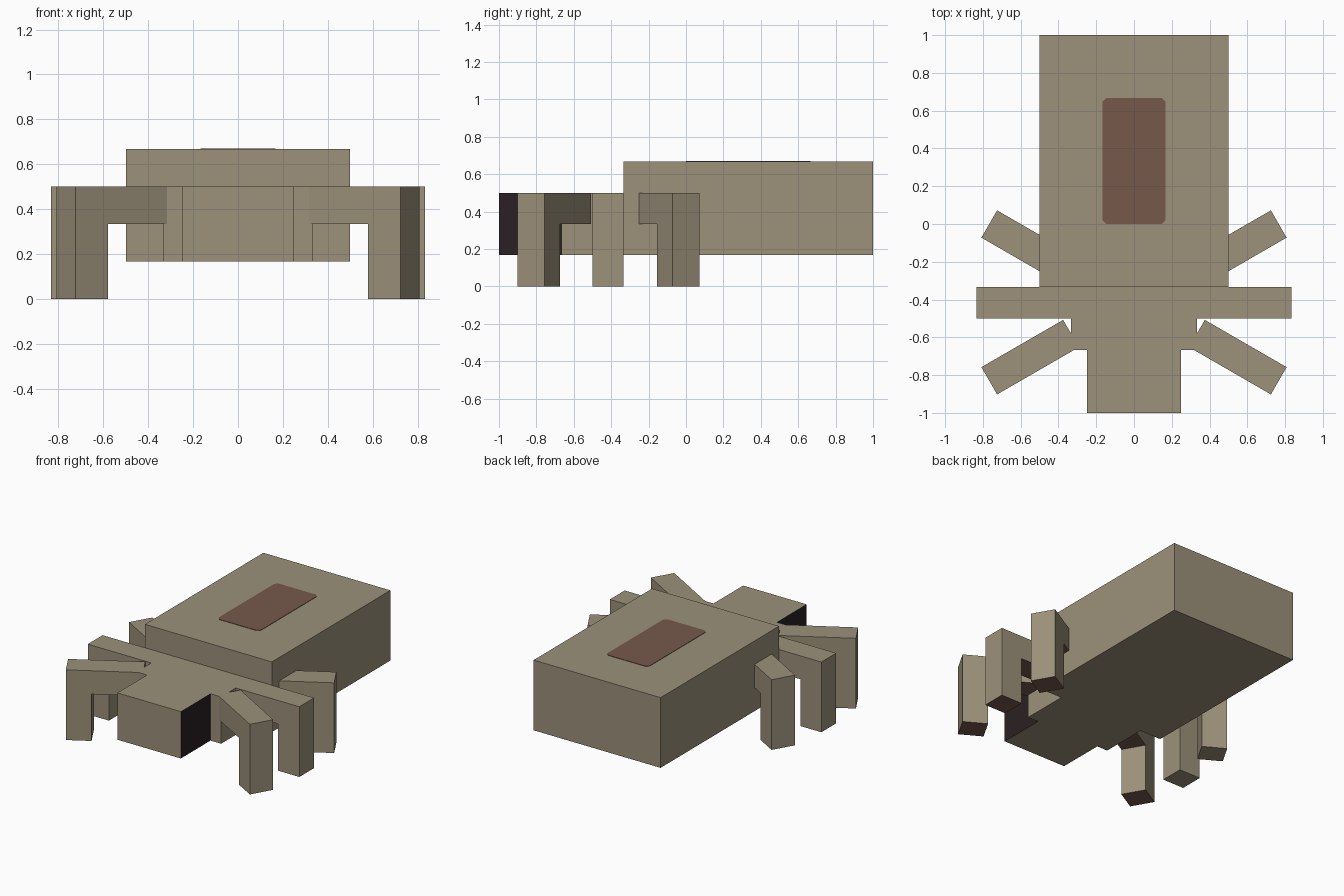
import bpy
import bmesh
from math import radians
from mathutils import Matrix, Vector

cube = bpy.data.objects.get("Cube")
if cube:
    bpy.data.objects.remove(cube, do_unlink=True)


def material(name, srgb):
    color = [(c / 255 / 12.92) if c < 11 else ((c / 255 + 0.055) / 1.055) ** 2.4 for c in srgb] + [1]
    mat = bpy.data.materials.new(name)
    mat.use_nodes = True
    mat.diffuse_color = color
    mat.node_tree.nodes["Principled BSDF"].inputs["Base Color"].default_value = color
    return mat


TAN = material("dusty tan", (156, 145, 122))
BROWN = material("red brown", (118, 89, 75))
BLACK = material("near black", (42, 32, 34))


def prism(name, outline, depth, place, mats, rule=None):
    """Extrude a flat outline along its normal, place it, colour faces by rule."""
    bm = bmesh.new()
    face = bm.faces.new([bm.verts.new(p) for p in outline])
    face.normal_update()
    push = bmesh.ops.extrude_face_region(bm, geom=[face])
    moved = [v for v in push["geom"] if isinstance(v, bmesh.types.BMVert)]
    bmesh.ops.translate(bm, vec=Vector(depth), verts=moved)
    bm.transform(place)
    bmesh.ops.recalc_face_normals(bm, faces=bm.faces)
    bm.normal_update()
    if rule:
        for f in bm.faces:
            f.material_index = rule(f.normal)
    mesh = bpy.data.meshes.new(name)
    bm.to_mesh(mesh)
    bm.free()
    for mat in mats:
        mesh.materials.append(mat)
    obj = bpy.data.objects.new(name, mesh)
    bpy.context.collection.objects.link(obj)
    return obj


def block(name, half_w, y0, y1, z0, z1, mats, rule=None, cut=0):
    """Box centred on x, with optional clipped vertical corners."""
    if cut:
        w, c = half_w, cut
        outline = [(-w + c, y0, z0), (w - c, y0, z0), (w, y0 + c, z0), (w, y1 - c, z0),
                   (w - c, y1, z0), (-w + c, y1, z0), (-w, y1 - c, z0), (-w, y0 + c, z0)]
    else:
        outline = [(-half_w, y0, z0), (half_w, y0, z0), (half_w, y1, z0), (-half_w, y1, z0)]
    return prism(name, outline, (0, 0, z1 - z0), Matrix(), mats, rule)


# Body
U = 1 / 6
block("head", 1.5 * U, -1, -4 * U, U, 3 * U, [TAN, BLACK], lambda n: int(abs(n.x) > 0.9))
block("thorax", 2 * U, -4 * U, -2 * U, U, 3 * U, [TAN])
block("abdomen", 3 * U, -2 * U, 1, U, 4 * U, [TAN])
block("back_patch", U, 0, 4 * U, 4 * U - 0.002, 4 * U + 0.003, [BROWN], cut=0.02)

# Legs: an L-shaped profile, turned outwards and mirrored
profile = [(0, 2 * U), (2 * U, 2 * U), (2 * U, 0), (3 * U, 0), (3 * U, 3 * U), (0, 3 * U)]
outline = [(x, -U / 2, z) for x, z in profile]
for label, y, angle in (("front", -0.58, -30), ("middle", -2.5 * U, 0), ("back", -1.5 * U, 30)):
    for side, sign in (("left", 1), ("right", -1)):
        place = (Matrix.Scale(sign, 4, (1, 0, 0)) @ Matrix.Translation((2 * U, y, 0))
                 @ Matrix.Rotation(radians(angle), 4, "Z"))
        brown_sole = side == "left" or label == "front"
        prism(f"{label}_{side}_leg", outline, (0, U, 0), place, [TAN, BROWN],
              lambda n: int(brown_sole and n.z < -0.9))
